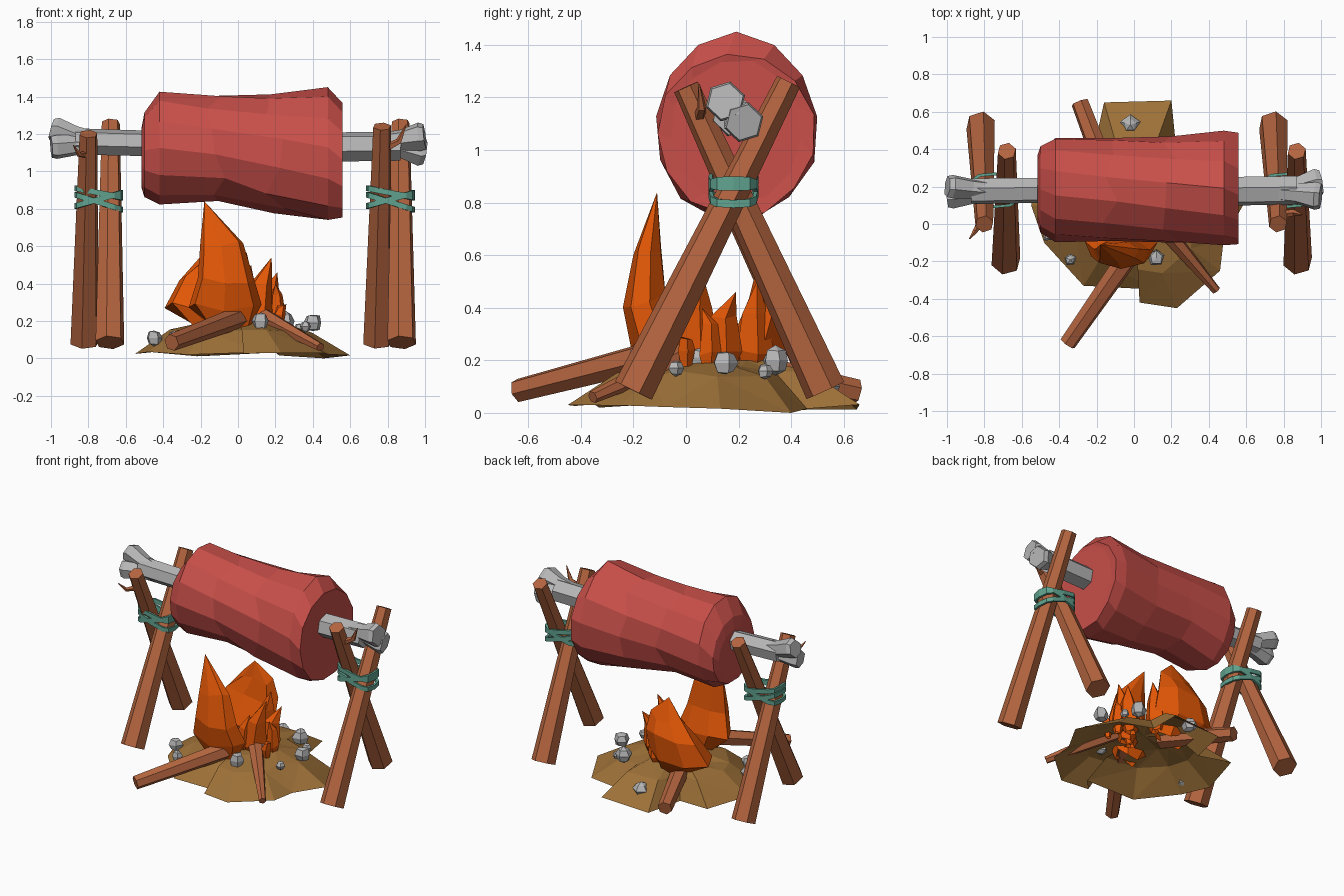
import bpy, bmesh, math, random
from mathutils import Vector

random.seed(4)
cube = bpy.data.objects.get("Cube")
if cube:
    bpy.data.objects.remove(cube, do_unlink=True)


def material(name, rgb):
    m = bpy.data.materials.new(name)
    m.use_nodes = True
    m.diffuse_color = (*rgb, 1)
    m.node_tree.nodes["Principled BSDF"].inputs["Base Color"].default_value = (*rgb, 1)
    return m


RED = material("meat_red", (0.58, 0.078, 0.067))
WOOD = material("wood_brown", (0.46, 0.13, 0.05))
ORANGE = material("flame_orange", (0.76, 0.095, 0.002))
GREY = material("stone_grey", (0.47, 0.47, 0.47))
TEAL = material("binding_teal", (0.12, 0.37, 0.28))
DIRT = material("dirt_brown", (0.34, 0.165, 0.04))


def finish(name, bm, mat, fix_normals=True):
    bmesh.ops.remove_doubles(bm, verts=bm.verts, dist=0.0005)
    if fix_normals:
        bmesh.ops.recalc_face_normals(bm, faces=bm.faces)
    mesh = bpy.data.meshes.new(name)
    bm.to_mesh(mesh)
    bm.free()
    mesh.materials.append(mat)
    obj = bpy.data.objects.new(name, mesh)
    bpy.context.collection.objects.link(obj)


def loft(name, rings, mat, caps=True, loop=False):
    """Skin a list of equal-length rings of points."""
    bm = bmesh.new()
    vs = [[bm.verts.new(p) for p in ring] for ring in rings]
    n = len(vs[0])
    pairs = list(zip(vs, vs[1:])) + ([(vs[-1], vs[0])] if loop else [])
    for a, b in pairs:
        for i in range(n):
            j = (i + 1) % n
            bm.faces.new((a[i], a[j], b[j], b[i]))
    if caps and not loop:
        bm.faces.new(vs[0][::-1])
        bm.faces.new(vs[-1])
    finish(name, bm, mat)


def circle(n, phase=0.0):
    return [(math.cos(math.tau * i / n + phase), math.sin(math.tau * i / n + phase)) for i in range(n)]


def pole(name, path, mat, sides=6):
    """Tapered stick through (point, radius) stations."""
    pts = [Vector(p) for p, r in path]
    q = (pts[-1] - pts[0]).to_track_quat('Z', 'Y')
    rings = [[p + q @ Vector((c * r, s * r, 0)) for c, s in circle(sides, 0.3)]
             for p, (_, r) in zip(pts, path)]
    loft(name, rings, mat)


# Meat: irregular faceted barrel, stations are x, y range, z range
stations = [(-0.515, 0.00, 0.37, 0.91, 1.24), (-0.50, -0.05, 0.42, 0.86, 1.31),
            (-0.42, -0.09, 0.46, 0.82, 1.43), (-0.12, -0.09, 0.46, 0.84, 1.41),
            (0.20, -0.10, 0.47, 0.78, 1.41), (0.48, -0.12, 0.50, 0.73, 1.44),
            (0.56, -0.11, 0.49, 0.75, 1.37), (0.555, -0.06, 0.44, 0.80, 1.34)]
rings = []
for k, (x, y0, y1, z0, z1) in enumerate(stations):
    ring = []
    for c, s in circle(13, 0.12 * k):
        j = random.uniform(0.985, 1.03)
        dx = random.uniform(-0.05, 0.05) if 2 < k < 5 else 0
        ring.append((x + dx, (y0 + y1) / 2 + c * j * (y1 - y0) / 2,
                     (z0 + z1) / 2 + s * j * (z1 - z0) / 2))
    rings.append(ring)
loft("meat", rings, RED)

# Bone: shaft with two flared prongs at each end
pole("bone_shaft", [((-0.87, 0.175, 1.16), 0.072), ((-0.5, 0.18, 1.15), 0.07),
                    ((0.5, 0.175, 1.13), 0.08), ((0.87, 0.18, 1.135), 0.08)], GREY)
prongs = [("right_upper", -1, 0.20, 1.225, 0.065), ("right_lower", -1, 0.145, 1.13, 0.065),
          ("left_upper", 1, 0.15, 1.185, 0.078), ("left_lower", 1, 0.22, 1.105, 0.078)]
for label, side, y, z, r in prongs:
    pole("bone_prong_" + label,
         [((side * 0.72, 0.175, 1.15), 0.05), ((side * 0.87, (y + 0.175) / 2, (z + 1.15) / 2), 0.056),
          ((side * 0.97, y, z), r), ((side * 0.998, y, z), r * 0.9)], GREY)

# Crossed support posts and their bindings
posts = [("right_back_post", -0.82, -0.80, 0.53, 0.0, 1.20),
         ("right_front_post", -0.685, -0.68, -0.20, 0.39, 1.26),
         ("left_back_post", 0.745, 0.77, 0.53, 0.0, 1.24),
         ("left_front_post", 0.875, 0.87, -0.20, 0.39, 1.26)]
for name, x0, x1, y0, y1, top in posts:
    pole(name, [((x0, y0, 0.085), 0.08), ((x1, y1, top), 0.05)], WOOD)


def binding(name, cx, z, slope, half):
    rings = []
    for c, s in circle(12):
        px = math.copysign(abs(c) ** 0.6, c)
        py = math.copysign(abs(s) ** 0.6, s)
        rings.append([(cx + px * w[0], 0.18 + py * w[1], z + slope * px + w[2])
                      for w in ((0.115, 0.08, -half), (0.13, 0.095, -half),
                                (0.13, 0.095, half), (0.115, 0.08, half))])
    loft(name, rings, TEAL, loop=True)


for side, cx in (("right", -0.745), ("left", 0.815)):
    for k, (z, slope) in enumerate([(0.885, -0.025), (0.85, 0.035), (0.835, -0.04)]):
        binding(f"{side}_binding_{k + 1}", cx, z, slope, 0.015)

# Twigs sprouting from the posts
pole("right_twig", [((-0.81, 0.03, 1.09), 0.022), ((-0.85, -0.04, 1.09), 0.014), ((-0.88, -0.08, 1.14), 0.003)], WOOD, 5)
pole("left_twig", [((0.78, 0.05, 1.12), 0.025), ((0.86, 0.06, 1.16), 0.018), ((0.90, 0.05, 1.25), 0.003)], WOOD, 5)

# Dirt mound: ragged open shell
outline = [(0.60, 0.13), (0.46, 0.40), (0.22, 0.46), (0.20, 0.66), (-0.16, 0.65), (-0.22, 0.38),
           (-0.46, 0.42), (-0.55, 0.10), (-0.48, -0.10), (-0.27, -0.33), (0.10, -0.35),
           (0.03, -0.42), (0.23, -0.45), (0.46, -0.25), (0.48, -0.08)]
bm = bmesh.new()
cy = 0.1
levels = []
for scale, z in ((1.0, 0.025), (0.66, 0.15), (0.36, 0.19)):
    levels.append([bm.verts.new((x * scale, cy + (y - cy) * scale,
                                 z + random.uniform(-0.015, 0.01))) for x, y in outline])
peak = bm.verts.new((0, cy, 0.2))
levels[0][1].co.z = 0
n = len(outline)
for i in range(n):
    j = (i + 1) % n
    for a, b in zip(levels, levels[1:]):
        bm.faces.new((a[i], a[j], b[j], b[i]))
    bm.faces.new((levels[-1][i], levels[-1][j], peak))
bmesh.ops.triangulate(bm, faces=bm.faces[:])
finish("dirt_mound", bm, DIRT, False)

# Logs
pole("front_log", [((-0.355, -0.64, 0.085), 0.046), ((0.02, -0.10, 0.225), 0.06)], WOOD)
pole("side_log", [((0.44, -0.355, 0.06), 0.024), ((0.14, 0.0, 0.22), 0.05)], WOOD)
pole("back_log", [((-0.29, 0.65, 0.08), 0.048), ((-0.10, 0.15, 0.19), 0.06)], WOOD)


# Flames: stations are x range, y range, z; then a sharp tip
def flame(name, stations, tip, sides=7, jitter=0.03):
    rings = []
    for x0, x1, y0, y1, z in stations:
        rings.append([((x0 + x1) / 2 + c * (x1 - x0) / 2, (y0 + y1) / 2 + s * (y1 - y0) / 2,
                       z + random.uniform(-jitter, jitter)) for c, s in circle(sides, 0.2)])
    rings.append([tip] * sides)
    loft(name, rings, ORANGE, caps=False)


flame("front_flame", [(-0.12, 0.06, -0.16, -0.04, 0.14), (-0.27, 0.13, -0.21, -0.02, 0.27),
                      (-0.22, 0.09, -0.24, -0.07, 0.43), (-0.205, 0.03, -0.20, -0.09, 0.61)],
      (-0.18, -0.11, 0.84))
flame("back_flame", [(-0.22, 0.02, 0.18, 0.32, 0.15), (-0.40, 0.08, 0.16, 0.40, 0.27),
                     (-0.32, 0.08, 0.24, 0.41, 0.42), (-0.19, 0.05, 0.27, 0.36, 0.54)],
      (-0.07, 0.29, 0.67))

# Small curling flames: base centre, tip, radius
small = [((0.10, 0.04), (0.18, 0.06, 0.54), 0.085), ((0.15, 0.14), (0.21, 0.19, 0.46), 0.075),
         ((0.04, 0.01), (0.08, 0.02, 0.43), 0.06), ((0.21, 0.09), (0.20, 0.06, 0.40), 0.045),
         ((0.22, 0.0), (0.26, -0.02, 0.29), 0.035), ((0.03, 0.26), (0.07, 0.27, 0.50), 0.075)]
for k, ((x, y), tip, r) in enumerate(small):
    levels = [(x, y, r * 0.5, 0.15), (x, y, r, 0.23),
              (x + (tip[0] - x) * 0.3, y, r * 0.7, (tip[2] + 0.26) / 2)]
    flame(f"small_flame_{k + 1}",
          [(a - w, a + w, b - w, b + w, z) for a, b, w, z in levels], tip, 5, 0.012)

# Stones scattered on the mound
stones = [(-0.45, -0.05, 0.11, 0.045), (0.12, -0.18, 0.20, 0.05), (0.40, 0.15, 0.19, 0.05),
          (-0.02, 0.53, 0.10, 0.052), (-0.34, -0.19, 0.11, 0.035), (0.25, 0.34, 0.20, 0.054),
          (0.36, -0.04, 0.17, 0.03), (0.18, 0.05, 0.21, 0.04), (0.33, 0.30, 0.16, 0.03)]
for k, (x, y, z, r) in enumerate(stones):
    bm = bmesh.new()
    bmesh.ops.create_uvsphere(bm, u_segments=5, v_segments=4, radius=r)
    for v in bm.verts:
        v.co = v.co * random.uniform(0.85, 1.12) + Vector((x, y, z))
    finish(f"stone_{k + 1}", bm, GREY)
